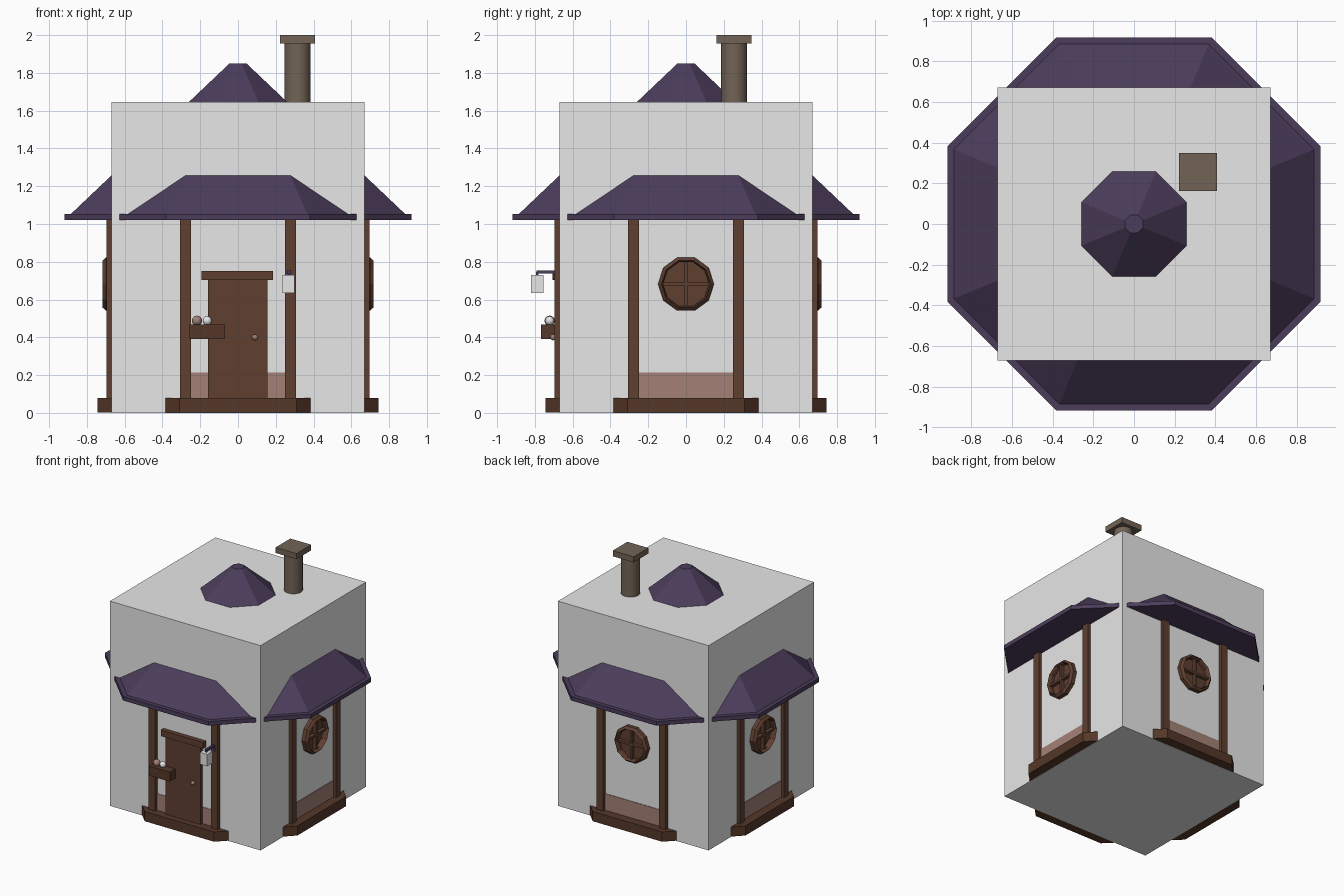
import bpy, bmesh
from math import pi, cos, sin, radians
from mathutils import Matrix

if "Cube" in bpy.data.objects:
    bpy.data.objects.remove(bpy.data.objects["Cube"], do_unlink=True)


def material(name, r, g, b):
    m = bpy.data.materials.new(name)
    m.use_nodes = True
    m.diffuse_color = (r, g, b, 1)
    m.node_tree.nodes["Principled BSDF"].inputs["Base Color"].default_value = (r, g, b, 1)
    return m


PLASTER = material("pale plaster", 0.8, 0.8, 0.8)
ROOF = material("purple roof", 0.072, 0.046, 0.105)
WOOD = material("brown wood", 0.115, 0.05, 0.03)
DARK = material("dark wood", 0.09, 0.038, 0.022)
CLAY = material("pinkish clay", 0.37, 0.22, 0.18)
STONE = material("chimney stone", 0.17, 0.127, 0.093)
IDENTITY = Matrix.Identity(4)


def finish(name, bm, mat, matrix=IDENTITY):
    bmesh.ops.recalc_face_normals(bm, faces=bm.faces)
    bm.transform(matrix)
    mesh = bpy.data.meshes.new(name)
    bm.to_mesh(mesh)
    bm.free()
    mesh.materials.append(mat)
    ob = bpy.data.objects.new(name, mesh)
    bpy.context.scene.collection.objects.link(ob)
    return ob


def box(name, x, y, z, mat, matrix=IDENTITY):
    """Box from (low, high) ranges on each axis."""
    bm = bmesh.new()
    bmesh.ops.create_cube(bm, size=1)
    for v in bm.verts:
        v.co = [(lo + hi) / 2 + c * (hi - lo) for c, (lo, hi) in zip(v.co, (x, y, z))]
    return finish(name, bm, mat, matrix)


def lathe(name, profile, sides, mat, phase=0.0, closed=False, matrix=IDENTITY):
    """Turn (radius, height) points about z; closed makes a ring."""
    bm = bmesh.new()
    turn = 2 * pi / sides
    rings = [[bm.verts.new((r * cos(phase + turn * i), r * sin(phase + turn * i), h))
              for i in range(sides)] for r, h in profile]
    pairs = list(zip(rings, rings[1:]))
    if closed:
        pairs.append((rings[-1], rings[0]))
    else:
        bm.faces.new(rings[0])
        bm.faces.new(rings[-1])
    for a, b in pairs:
        for i in range(sides):
            j = (i + 1) % sides
            bm.faces.new((a[i], a[j], b[j], b[i]))
    return finish(name, bm, mat, matrix)


def octagon(name, profile, mat):
    """Octagonal solid whose profile is given by flat-side distance."""
    return lathe(name, [(d / cos(pi / 8), h) for d, h in profile], 8, mat, pi / 8)


def ball(name, place, radius, mat):
    bm = bmesh.new()
    bmesh.ops.create_uvsphere(bm, u_segments=12, v_segments=8, radius=radius)
    for f in bm.faces:
        f.smooth = True
    return finish(name, bm, mat, Matrix.Translation(place))


WALL = 0.67

# Body, plinth and roof
box("house_block", (-WALL, WALL), (-WALL, WALL), (0, 1.647), PLASTER)
octagon("plinth", [(0.745, 0.002), (0.745, 0.08)], DARK)
octagon("roof", [(0.918, 1.02), (0.918, 1.053), (0.885, 1.053), (0.045, 1.85)], ROOF)

# Posts, skirting and round windows on each side (outward is local +x)
for side, deg in (("left", 0), ("back", 90), ("right", 180), ("front", 270)):
    spin = Matrix.Rotation(radians(deg), 4, "Z")
    for tag, c in (("a", -0.278), ("b", 0.278)):
        box(f"{side}_post_{tag}", (0.64, 0.697), (c - 0.029, c + 0.029), (0.08, 1.02), WOOD, spin)
    box(f"{side}_skirting", (0.66, 0.674), (-0.25, 0.25), (0.08, 0.213), CLAY, spin)
    if side == "front":
        continue
    place = spin @ Matrix.Translation((WALL, 0, 0.682)) @ Matrix.Rotation(pi / 2, 4, "Y")
    lathe(f"{side}_window_frame", [(0.148, -0.01), (0.148, 0.03), (0.13, 0.048),
                                   (0.122, 0.03), (0.122, -0.01)], 10, WOOD, pi / 2, True, place)
    lathe(f"{side}_window_pane", [(0.125, -0.004), (0.125, 0.003)], 10, WOOD, pi / 2, False, place)
    box(f"{side}_window_bar_upright", (-0.13, 0.13), (-0.009, 0.009), (0, 0.03), WOOD, place)
    box(f"{side}_window_bar_level", (-0.009, 0.009), (-0.13, 0.13), (0, 0.03), WOOD, place)

# Door
box("door", (-0.16, 0.155), (-0.695, -0.66), (0.08, 0.705), WOOD)
box("door_lintel", (-0.193, 0.185), (-0.706, -0.66), (0.703, 0.752), WOOD)
ball("door_knob", (0.09, -0.703, 0.4), 0.016, CLAY)

# Shelf with two round jars
box("shelf", (-0.257, -0.07), (-0.767, -0.68), (0.392, 0.468), DARK)
ball("clay_jar", (-0.217, -0.722, 0.488), 0.027, CLAY)
ball("pale_jar", (-0.163, -0.722, 0.488), 0.024, PLASTER)

# Hanging lantern
box("lantern_plate", (0.255, 0.285), (-0.704, -0.69), (0.705, 0.755), ROOF)
box("lantern_arm", (0.26, 0.28), (-0.792, -0.69), (0.738, 0.754), ROOF)
box("lantern_hook", (0.264, 0.276), (-0.794, -0.78), (0.725, 0.745), ROOF)
box("lantern", (0.235, 0.3), (-0.82, -0.755), (0.635, 0.73), PLASTER)

# Chimney
shaft = lathe("chimney_shaft", [(0.069, 1.4), (0.069, 1.96)], 16, STONE,
              matrix=Matrix.Translation((0.315, 0.255, 0)))
for f in shaft.data.polygons:
    f.use_smooth = len(f.vertices) == 4
box("chimney_cap", (0.222, 0.408), (0.162, 0.348), (1.955, 2.0), STONE)
